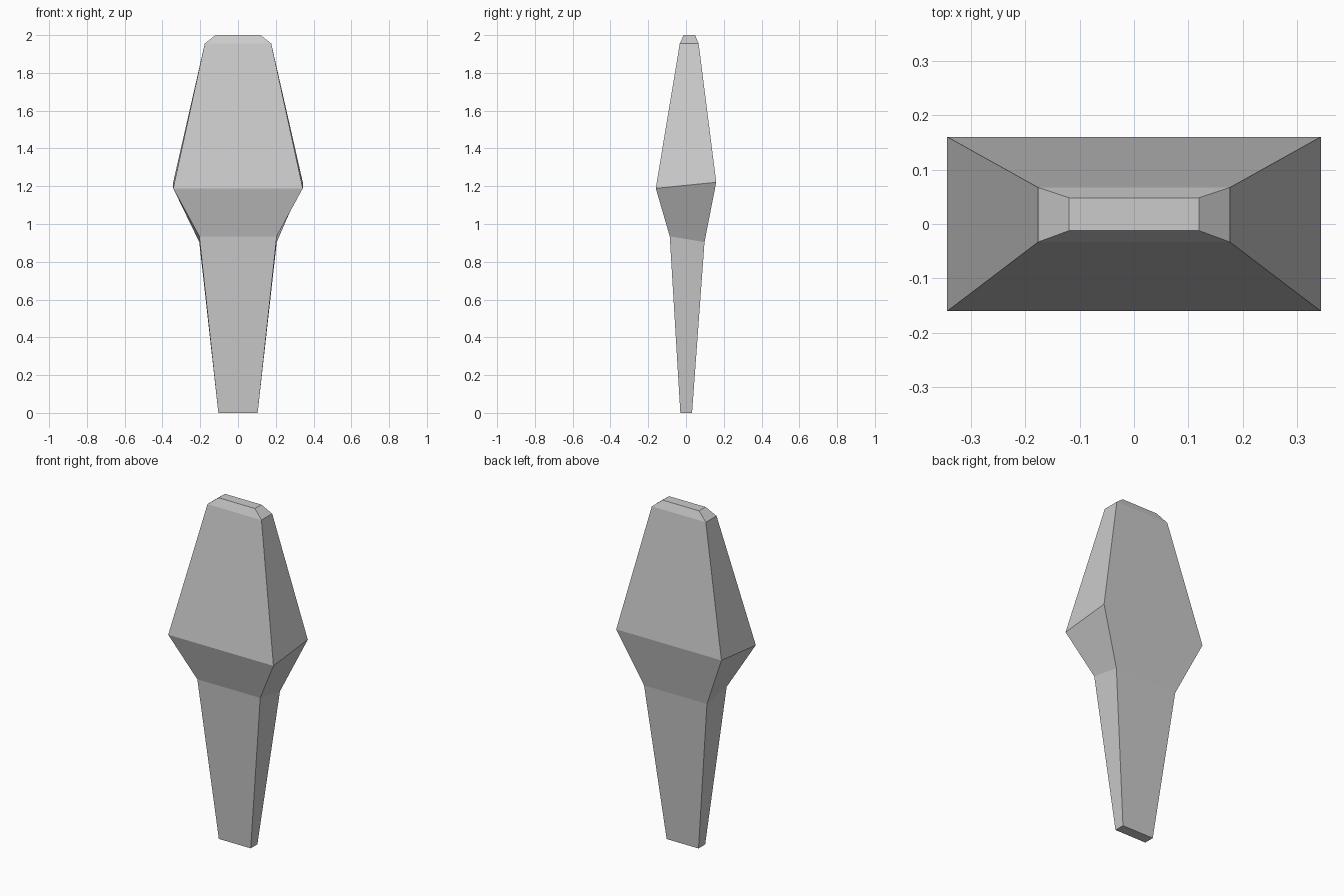
import bpy
import bmesh

default = bpy.data.objects.get("Cube")
if default:
    bpy.data.objects.remove(default, do_unlink=True)

# Single plain stone colour
stone = bpy.data.materials.new("grey stone")
stone.use_nodes = True
GREY = (0.6, 0.6, 0.6, 1.0)
stone.diffuse_color = GREY
stone.node_tree.nodes["Principled BSDF"].inputs["Base Color"].default_value = GREY

# Cross-sections: half width, front y, front z, back y, back z
SECTIONS = [
    (0.104, -0.030, 0.000, 0.032, 0.000),   # foot
    (0.205, -0.086, 0.935, 0.098, 0.904),   # neck
    (0.343, -0.160, 1.189, 0.160, 1.221),   # widest ridge
    (0.176, -0.033, 1.955, 0.067, 1.955),   # shoulder of the tip
    (0.119, -0.012, 2.000, 0.048, 2.000),   # flat tip
]


def loft(name, sections, material):
    """Join four-sided cross-sections into one closed, flat-shaded solid."""
    bm = bmesh.new()
    rings = []
    for w, front_y, front_z, back_y, back_z in sections:
        corners = ((-w, front_y, front_z), (w, front_y, front_z),
                   (w, back_y, back_z), (-w, back_y, back_z))
        rings.append([bm.verts.new(c) for c in corners])
    for low, high in zip(rings, rings[1:]):
        for i in range(4):
            j = (i + 1) % 4
            bm.faces.new((low[i], low[j], high[j], high[i]))
    bm.faces.new(reversed(rings[0]))
    bm.faces.new(rings[-1])
    bmesh.ops.recalc_face_normals(bm, faces=bm.faces)
    mesh = bpy.data.meshes.new(name)
    bm.to_mesh(mesh)
    bm.free()
    mesh.materials.append(material)
    obj = bpy.data.objects.new(name, mesh)
    bpy.context.collection.objects.link(obj)
    return obj


loft("tapered_stone_spike", SECTIONS, stone)
